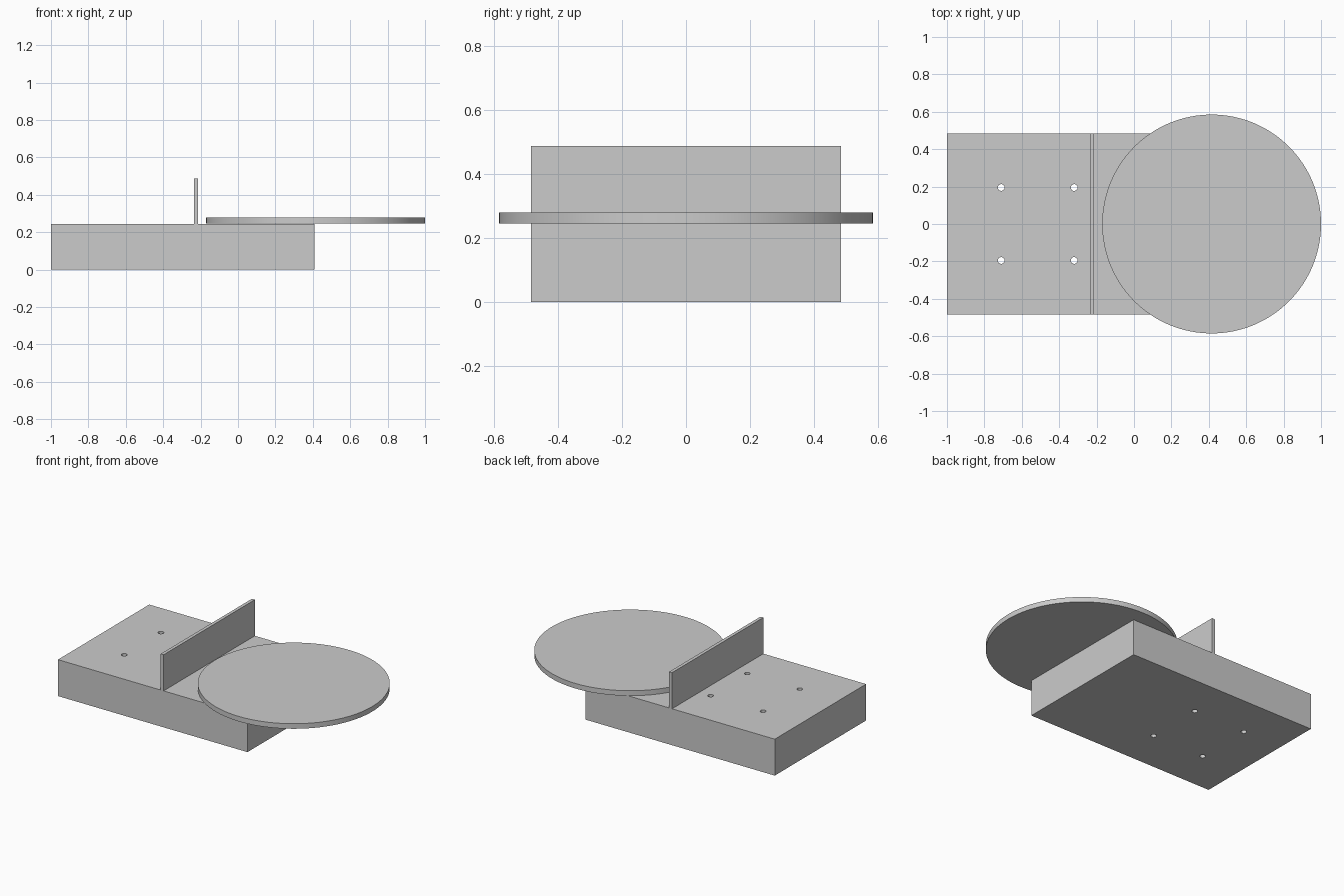
import bpy
import bmesh
from mathutils import Matrix

default = bpy.data.objects.get("Cube")
if default:
    bpy.data.objects.remove(default, do_unlink=True)

# Single flat grey
grey = bpy.data.materials.new("plain_grey")
grey.use_nodes = True
COLOUR = (0.6, 0.6, 0.6, 1)
grey.diffuse_color = COLOUR
grey.node_tree.nodes["Principled BSDF"].inputs["Base Color"].default_value = COLOUR


def finish(name, bm):
    mesh = bpy.data.meshes.new(name)
    bm.to_mesh(mesh)
    bm.free()
    mesh.materials.append(grey)
    obj = bpy.data.objects.new(name, mesh)
    bpy.context.collection.objects.link(obj)
    return obj


def box(name, low, high):
    bm = bmesh.new()
    bmesh.ops.create_cube(bm, size=1)
    for v in bm.verts:
        v.co = [h if c > 0 else l for c, l, h in zip(v.co, low, high)]
    return finish(name, bm)


def add_cylinder(bm, x, y, z0, z1, radius, sides):
    bmesh.ops.create_cone(bm, cap_ends=True, segments=sides, radius1=radius,
                          radius2=radius, depth=z1 - z0,
                          matrix=Matrix.Translation((x, y, (z0 + z1) / 2)))


def smooth(obj):
    bpy.ops.object.select_all(action="DESELECT")
    obj.select_set(True)
    bpy.context.view_layer.objects.active = obj
    bpy.ops.object.shade_smooth_by_angle(angle=0.6)


TOP = 0.245
HALF = 0.485

# Base block with four through holes
base = box("base_block", (-1, -HALF, 0), (0.41, HALF, TOP))
bm = bmesh.new()
for x in (-0.71, -0.32):
    for y in (-0.195, 0.195):
        add_cylinder(bm, x, y, -0.1, TOP + 0.1, 0.018, 32)
cutter = finish("hole_cutter", bm)
cutter.hide_render = True
cutter.hide_viewport = True
cut = base.modifiers.new("holes", "BOOLEAN")
cut.operation = "DIFFERENCE"
cut.solver = "EXACT"
cut.object = cutter

# Bake the holes, then drop the cutter
bpy.context.view_layer.update()
cut_mesh = bpy.data.meshes.new_from_object(
    base.evaluated_get(bpy.context.evaluated_depsgraph_get()))
base.modifiers.clear()
base.data = cut_mesh
bpy.data.objects.remove(cutter, do_unlink=True)
smooth(base)

# Upright divider across the block
box("divider_wall", (-0.236, -HALF, TOP), (-0.214, HALF, 0.488))

# Round disc overhanging the end of the block
bm = bmesh.new()
add_cylinder(bm, 0.415, 0, TOP + 0.001, 0.28, 0.585, 128)
smooth(finish("round_disc", bm))
